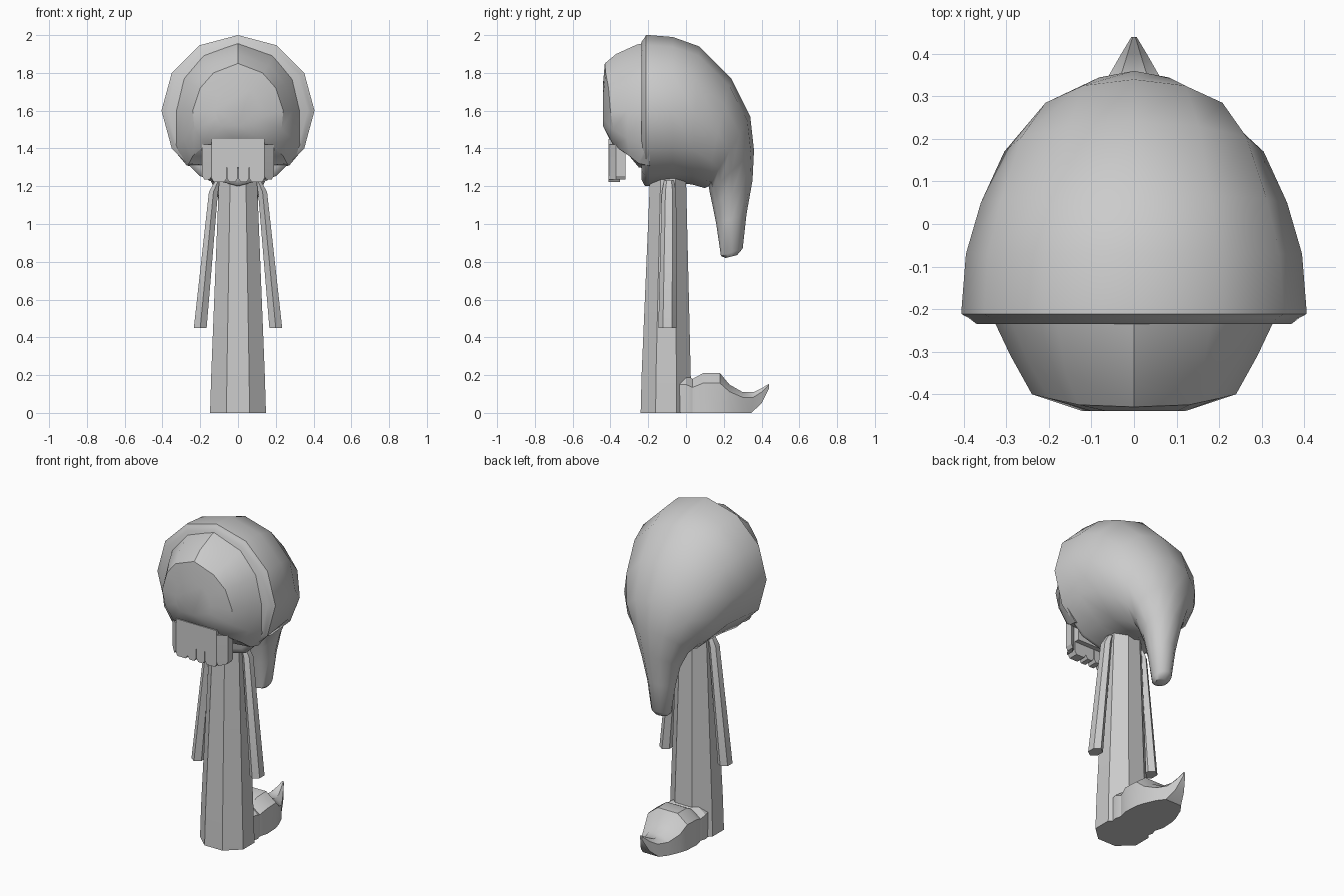
import bpy, math
from mathutils import Vector

if "Cube" in bpy.data.objects:
    bpy.data.objects.remove(bpy.data.objects["Cube"])

def loft(name, rings, smooth=35):
    """Skin equal-sized closed rings, capping both ends."""
    n = len(rings[0])
    verts = [tuple(v) for r in rings for v in r]
    faces = [tuple(range(n))[::-1],
             tuple(range((len(rings) - 1) * n, len(rings) * n))]
    for k in range(len(rings) - 1):
        for i in range(n):
            j = (i + 1) % n
            faces.append((k*n + i, k*n + j, (k+1)*n + j, (k+1)*n + i))
    me = bpy.data.meshes.new(name)
    me.from_pydata(verts, [], faces)
    ob = bpy.data.objects.new(name, me)
    bpy.context.collection.objects.link(ob)
    bpy.ops.object.select_all(action='DESELECT')
    ob.select_set(True)
    bpy.context.view_layer.objects.active = ob
    bpy.ops.object.mode_set(mode='EDIT')
    bpy.ops.mesh.select_all(action='SELECT')
    bpy.ops.mesh.remove_doubles(threshold=0.0005)
    bpy.ops.mesh.normals_make_consistent(inside=False)
    bpy.ops.object.mode_set(mode='OBJECT')
    bpy.ops.object.shade_smooth_by_angle(angle=math.radians(smooth))
    return ob

def oval(top, bot, w, n=12):
    """Oval ring spanning two (y, z) points, half width w."""
    t, b = Vector((0, *top)), Vector((0, *bot))
    c, h = (t + b) / 2, (t - b) / 2
    return [c + h * math.cos(2*math.pi*i/n)
            + Vector((w * math.sin(2*math.pi*i/n), 0, 0)) for i in range(n)]

def flat_ring(cx, cy, z, rx, ry, n=8):
    """Horizontal polygon with flats facing the axes."""
    k = 1 / math.cos(math.pi / n)
    return [(cx + rx*k*math.cos(2*math.pi*(i+.5)/n),
             cy + ry*k*math.sin(2*math.pi*(i+.5)/n), z) for i in range(n)]

def mirrored(half):
    """Close a half outline running from top centre to bottom centre."""
    return half + [(-x, y, z) for x, y, z in half[-2:0:-1]]

# Hood: rim, dome and drooping pointed tail
loft("hood", [oval(*s) for s in [
    ((-.235, 1.965), (-.235, 1.235), .37),
    ((-.22, 1.985), (-.22, 1.205), .39),
    ((-.212, 2.0), (-.212, 1.2), .405),
    ((-.195, 2.0), (-.195, 1.2), .405),
    ((-.07, 1.99), (-.07, 1.215), .395),
    ((.07, 1.94), (.03, 1.21), .36),
    ((.24, 1.77), (.10, 1.19), .305),
    ((.34, 1.57), (.12, 1.20), .24),
    ((.36, 1.39), (.125, 1.17), .165),
    ((.352, 1.23), (.14, 1.10), .112),
    ((.32, 1.05), (.16, 1.00), .08),
    ((.30, .87), (.185, .83), .055),
    ((.27, .835), (.21, .82), .035)]], 40)

# Skull face: rings from the hood forward to a shallow domed front
front = [(0, -.43, 1.85), (.13, -.425, 1.80), (.2, -.41, 1.72),
         (.24, -.4, 1.60), (.23, -.385, 1.50), (.17, -.385, 1.42), (0, -.39, 1.42)]
inner = [(x * .5, -.44, 1.62 + (z - 1.62) * .5) for x, y, z in front]
shelf = [(0, -.26, 1.95), (.18, -.24, 1.89), (.29, -.225, 1.77),
         (.335, -.215, 1.60), (.335, -.215, 1.41), (.26, -.25, 1.32), (0, -.25, 1.3)]
middle = [(0, -.37, 1.9), (.16, -.35, 1.84), (.25, -.32, 1.74),
          (.29, -.31, 1.60), (.29, -.31, 1.45), (.24, -.3, 1.36), (0, -.3, 1.36)]
socket = [(x * 1.04, -.19, 1.6 + (z - 1.6) * 1.04) for x, y, z in shelf]
loft("skull", [mirrored(r) for r in (socket, shelf, middle, front, inner)], 30)

# Upper jaw bar and teeth
def block(name, x0, x1, z0, z1, yf0, yf1, thick=.06, taper=.012):
    """Upright block whose front runs from yf0 to yf1."""
    def ring(z, t):
        return [(x0 + t, yf0, z), (x1 - t, yf1, z),
                (x1 - t, yf1 + thick, z), (x0 + t, yf0 + thick, z)]
    loft(name, [ring(z1, 0), ring(z0 + .02, 0), ring(z0, taper)], 30)

block("upper_jaw", -.14, .14, 1.30, 1.45, -.41, -.41, .09, 0)
for i, (a, b) in enumerate([(-.14, -.06), (-.058, -.002), (.002, .058), (.06, .14)]):
    block(f"tooth_{i}", a, b, 1.222, 1.32, -.41, -.41)
block("side_tooth_right", .138, .19, 1.235, 1.42, -.41, -.37, .05)
block("side_tooth_left", -.19, -.138, 1.235, 1.42, -.37, -.41, .05)

# Robe: tapered eight-sided column
loft("robe", [flat_ring(0, -.105, 0, .148, .135),
              flat_ring(0, -.105, .2, .142, .13),
              flat_ring(0, -.095, 1.25, .1, .095)], 30)

# Hanging sleeves
for side, label in ((1, "right"), (-1, "left")):
    loft(f"sleeve_{label}", [flat_ring(side*.2, -.098, .45, .034, .042, 6),
                             flat_ring(side*.13, -.09, 1.17, .024, .033, 6),
                             flat_ring(side*.105, -.09, 1.23, .015, .022, 6)], 30)

# Trailing hem behind the robe, rising to a pointed tip
def hem(y, w, zb, h, yb=None):
    yb = y if yb is None else yb
    m = zb + (h - zb) * .75
    ym = yb + (y - yb) * .75
    return [(-w, yb, zb), (-w, ym, m), (-w*.5, y, h), (0, y, h),
            (w*.5, y, h), (w, ym, m), (w, yb, zb)]
loft("trailing_hem", [hem(*s) for s in [
    (-.06, .12, 0, .2), (.0, .135, 0, .2), (.035, .125, 0, .18), (.09, .14, 0, .21),
    (.18, .135, 0, .21), (.23, .12, 0, .15), (.30, .09, 0, .11),
    (.36, .055, 0, .11, .345), (.40, .03, .05, .13), (.44, .006, .13, .155)]], 30)
